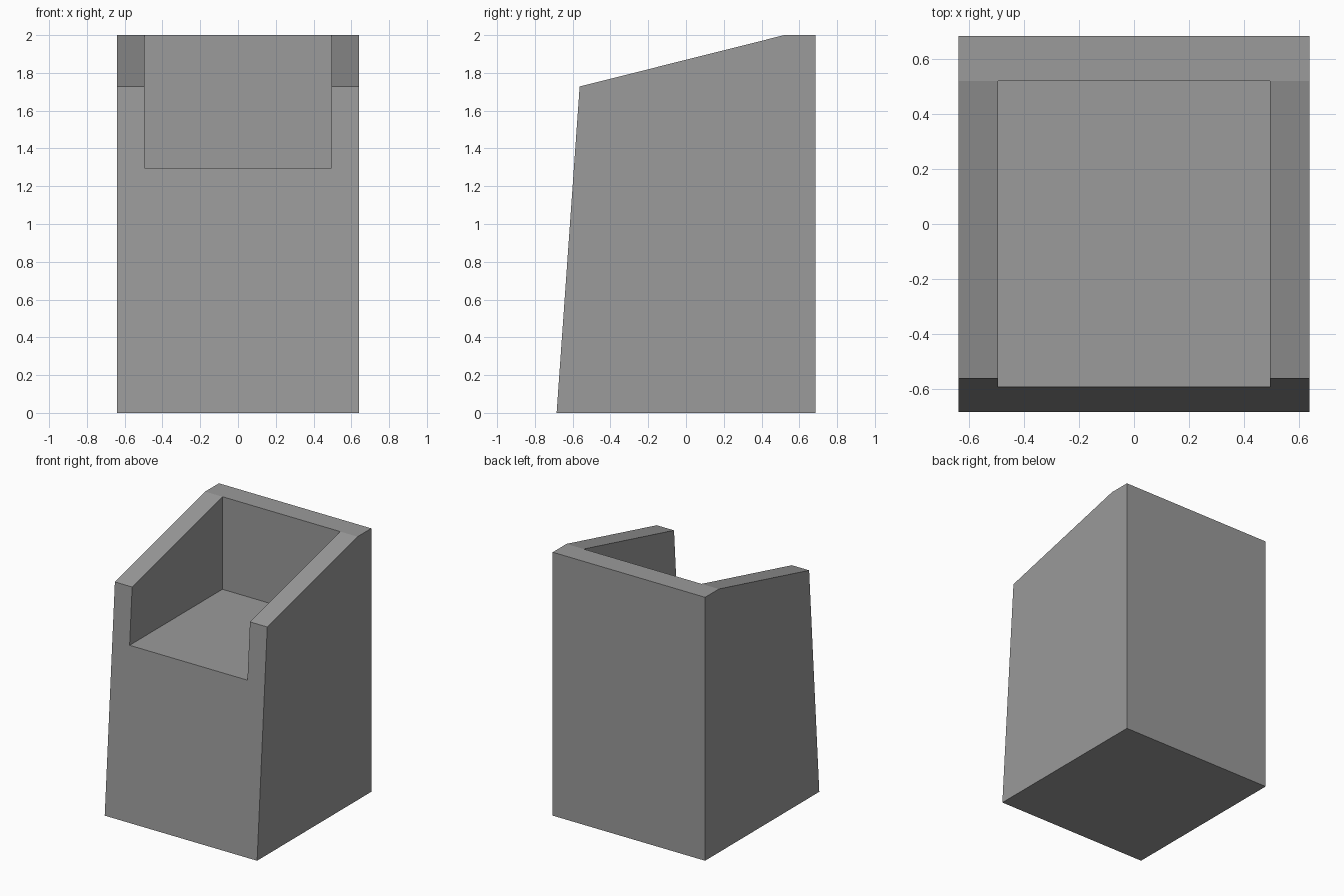
import bpy, bmesh

if "Cube" in bpy.data.objects:
    bpy.data.objects.remove(bpy.data.objects["Cube"])


def extrude_profile(name, profile, half_width):
    """Closed (y, z) outline extruded symmetrically along x."""
    bm = bmesh.new()
    face = bm.faces.new([bm.verts.new((-half_width, y, z)) for y, z in profile])
    new = bmesh.ops.extrude_face_region(bm, geom=[face])["geom"]
    bmesh.ops.translate(bm, vec=(2 * half_width, 0, 0),
                        verts=[g for g in new if isinstance(g, bmesh.types.BMVert)])
    bmesh.ops.recalc_face_normals(bm, faces=bm.faces)
    mesh = bpy.data.meshes.new(name)
    bm.to_mesh(mesh)
    bm.free()
    obj = bpy.data.objects.new(name, mesh)
    bpy.context.collection.objects.link(obj)
    return obj


# Dark grey shared by the body and the recess faces
grey = bpy.data.materials.new("dark_grey")
grey.diffuse_color = (0.325, 0.325, 0.325, 1)
grey.use_nodes = True
grey.node_tree.nodes["Principled BSDF"].inputs["Base Color"].default_value = grey.diffuse_color

# Solid chair body: leaning front, sloping arm tops, flat back rim
body = extrude_profile("chair_body", [
    (-0.685, 0), (0.685, 0), (0.685, 2), (0.52, 2), (-0.563, 1.728)], 0.64)

# Seat recess, open at the front and top
cutter = extrude_profile("seat_recess_cutter", [
    (-1, 1.297), (0.52, 1.297), (0.52, 2.3), (-1, 2.3)], 0.495)
cutter.hide_render = True
cutter.hide_set(True)

for obj in (body, cutter):
    obj.data.materials.append(grey)

recess = body.modifiers.new("seat_recess", 'BOOLEAN')
recess.operation = 'DIFFERENCE'
recess.solver = 'EXACT'
recess.object = cutter
